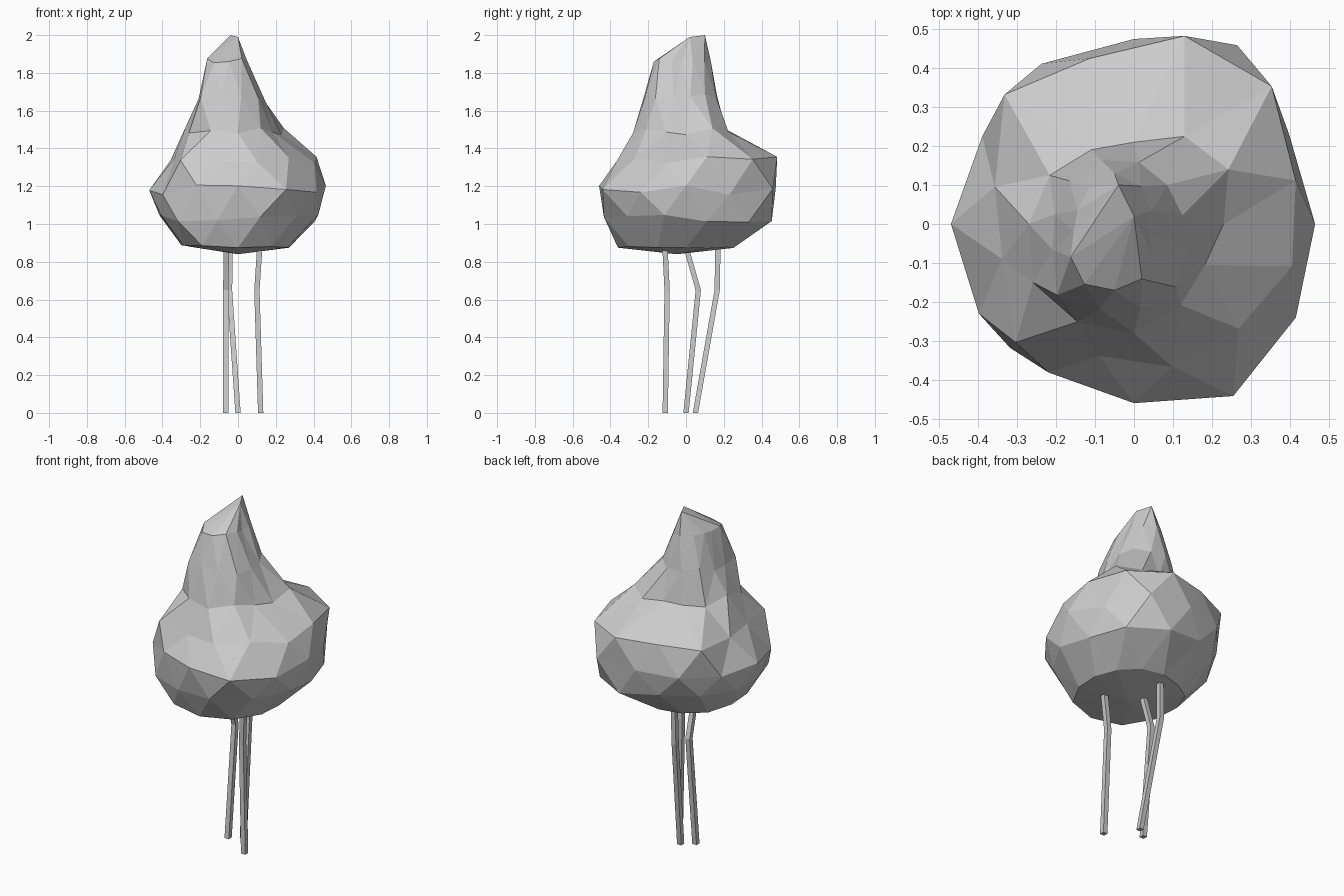
import bpy, bmesh, math, random
from mathutils import Vector

if "Cube" in bpy.data.objects:
    bpy.data.objects.remove(bpy.data.objects["Cube"])

random.seed(4)


def loft(name, rings, tip=None, staggered=False):
    """Skin a stack of equal-count rings, flat shaded."""
    bm = bmesh.new()
    rows = [[bm.verts.new(p) for p in ring] for ring in rings]
    n = len(rows[0])
    for i, (a, b) in enumerate(zip(rows, rows[1:])):
        for k in range(n):
            j = (k + 1) % n
            if not staggered:
                bm.faces.new((a[k], a[j], b[j], b[k]))
            elif i % 2 == 0:
                bm.faces.new((a[k], a[j], b[k]))
                bm.faces.new((a[j], b[j], b[k]))
            else:
                bm.faces.new((a[k], b[j], b[k]))
                bm.faces.new((a[k], a[j], b[j]))
    if tip:
        t = bm.verts.new(tip)
        for k in range(n):
            bm.faces.new((t, rows[0][(k + 1) % n], rows[0][k]))
    else:
        bm.faces.new(rows[0][::-1])
        bm.faces.new(rows[-1])
    bmesh.ops.remove_doubles(bm, verts=bm.verts, dist=0.0005)
    bmesh.ops.recalc_face_normals(bm, faces=bm.faces)
    me = bpy.data.meshes.new(name)
    bm.to_mesh(me)
    bm.free()
    ob = bpy.data.objects.new(name, me)
    bpy.context.collection.objects.link(ob)
    return ob


# Foliage: centre, height jitter, radii every 30 degrees (odd rings turned 15)
LEVELS = [
    ((0, 0, .88), .01, [.27, .26, .25, .25, .25, .28, .30, .33, .38, .36, .35, .30]),
    ((0, 0, 1.03), .025, [.42, .47, .47, .43, .42, .43, .42, .45, .42, .45, .44, .44]),
    ((0, 0, 1.18), .03, [.465, .46, .53, .475, .475, .45, .47, .46, .44, .46, .51, .48]),
    ((0, 0, 1.34), .02, [.43, .50, .50, .44, .47, .37, .35, .43, .35, .38, .38, .42]),
    ((0, 0, 1.50), .03, [.23, .28, .26, .21, .22, .25, .27, .30, .29, .28, .24, .21]),
    ((-.035, -.02, 1.68), .02, [.165, .17, .185, .19, .185, .175, .18, .23, .205, .20, .20, .175]),
    ((-.05, -.02, 1.865), .012, [.09, .11, .135, .15, .13, .11, .105, .13, .155, .15, .14, .11]),
]
rings = []
for i, (c, jit, radii) in enumerate(LEVELS):
    ring = []
    for k, r in enumerate(radii):
        a = math.radians(30 * k + 15 * (i % 2))
        ring.append(Vector(c) + Vector((r * math.cos(a), r * math.sin(a),
                                        random.uniform(-jit, jit))))
    rings.append(ring)
# short ridge at the peak (coincident points are welded by loft)
back, front = Vector((-.04, .10, 2.0)), Vector((0, .02, 1.99))
rings.append([(back if 1 <= k <= 6 else front)
              + Vector((math.cos(k * math.pi / 6), math.sin(k * math.pi / 6), 0)) * .0001
              for k in range(12)])
loft("foliage", rings, (0, -.05, .84), True)

# Stems: bent four-sided poles
STEMS = {
    "stem_front_right": [(.12, -.11, 0), (.10, -.10, .65), (.12, -.115, .95)],
    "stem_left": [(-.065, 0, 0), (-.065, .065, .65), (-.06, -.02, .95)],
    "stem_back": [(0, .05, 0), (-.045, .165, .65), (-.04, .17, .95)],
}
for name, path in STEMS.items():
    loft(name, [[(x + .014 * sx, y + .014 * sy, z)
                 for sx, sy in ((-1, -1), (1, -1), (1, 1), (-1, 1))]
                for x, y, z in path])
